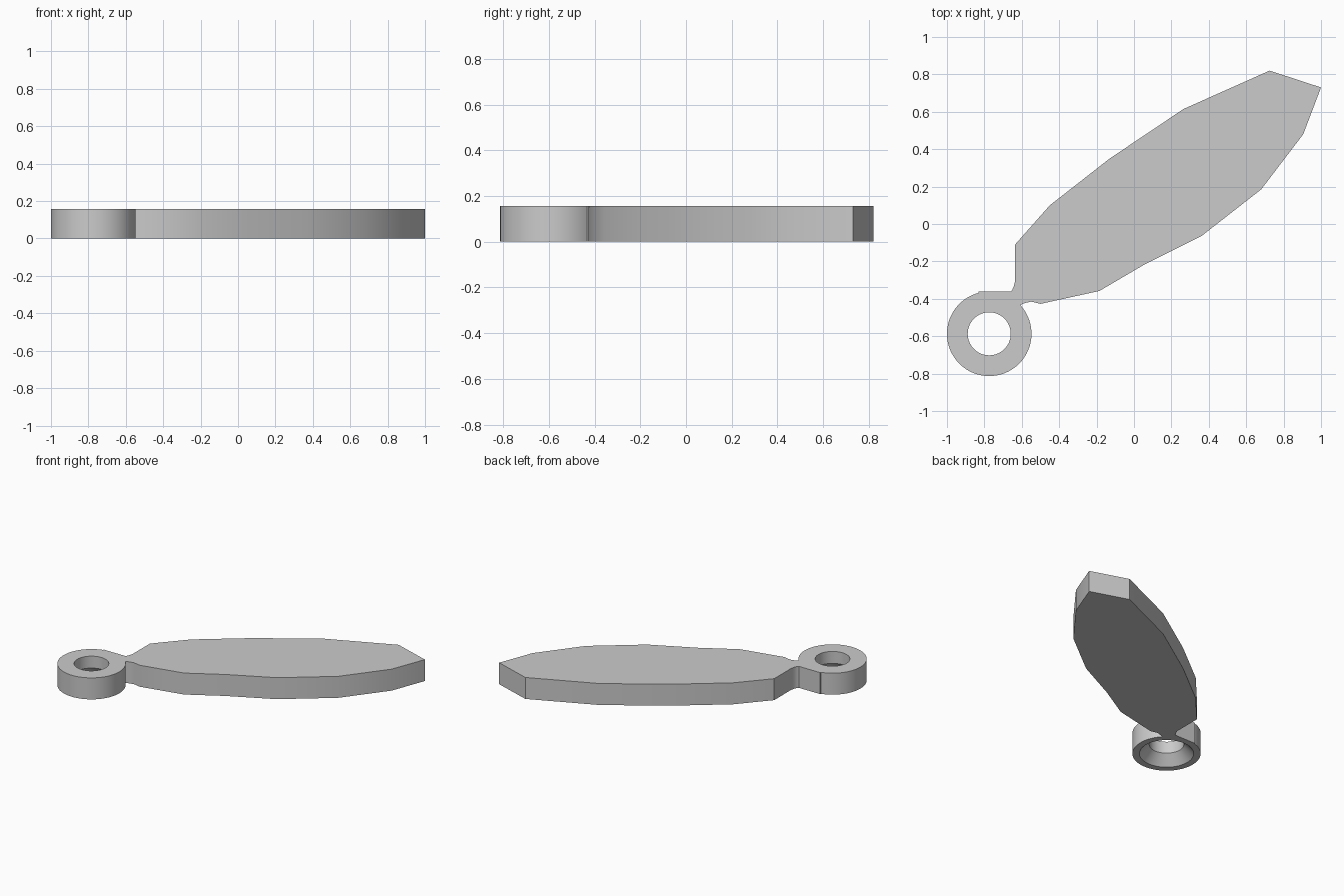
import bpy, bmesh
from math import sin, cos, radians

cube = bpy.data.objects.get("Cube")
if cube:
    bpy.data.objects.remove(cube)

HEIGHT = 0.157
RING_X, RING_Y, RING_R = -0.774, -0.587, 0.226
HOLE_R, SINK_R, SINK_Z = 0.115, 0.18, 0.07

grey = bpy.data.materials.new("plain grey")
grey.use_nodes = True
colour = (0.6, 0.6, 0.6, 1)
grey.diffuse_color = colour
grey.node_tree.nodes["Principled BSDF"].inputs["Base Color"].default_value = colour


def arc(radius, start, end, steps):
    """Points around the ring centre, angles in degrees."""
    angles = [radians(start + (end - start) * i / steps) for i in range(steps + 1)]
    return [(RING_X + radius * cos(a), RING_Y + radius * sin(a)) for a in angles]


# Blade and neck outline, clockwise from the flat side of the ring
outline = [
    (-0.832, -0.362), (-0.662, -0.362), (-0.652, -0.354), (-0.643, -0.335),
    (-0.636, -0.308), (-0.636, -0.11), (-0.45, 0.10), (-0.13, 0.35),
    (0.265, 0.615), (0.725, 0.82), (1.0, 0.73), (0.905, 0.48),
    (0.68, 0.185), (0.36, -0.065), (0.05, -0.22), (-0.185, -0.358),
    (-0.50, -0.427), (-0.55, -0.415), (-0.585, -0.423),
]
outline += arc(RING_R, 43, -255, 72)

bm = bmesh.new()


def loop(points, z):
    return [bm.verts.new((x, y, z)) for x, y in points]


def wall(lower, upper):
    for i in range(len(lower)):
        j = (i + 1) % len(lower)
        bm.faces.new((lower[i], lower[j], upper[j], upper[i]))


def cap(*loops):
    edges = [bm.edges.get((l[i - 1], l[i])) for l in loops for i in range(len(l))]
    bmesh.ops.triangle_fill(bm, use_beauty=True, edges=edges)


# Outer wall
bottom, top = loop(outline, 0), loop(outline, HEIGHT)
wall(bottom, top)

# Through hole, countersunk from below
sink, seam, rim = [loop(arc(r, 0, 360, 64)[:-1], z) for r, z in
                   ((SINK_R, 0), (HOLE_R, SINK_Z), (HOLE_R, HEIGHT))]
wall(sink, seam)
wall(seam, rim)

# Flat faces around the hole
cap(top, rim)
cap(bottom, sink)
bmesh.ops.recalc_face_normals(bm, faces=bm.faces)

mesh = bpy.data.meshes.new("blade_with_ring")
bm.to_mesh(mesh)
bm.free()
mesh.materials.append(grey)
blade = bpy.data.objects.new("blade_with_ring", mesh)
bpy.context.collection.objects.link(blade)

bpy.ops.object.select_all(action="DESELECT")
blade.select_set(True)
bpy.context.view_layer.objects.active = blade
bpy.ops.object.shade_smooth_by_angle(angle=radians(30))
